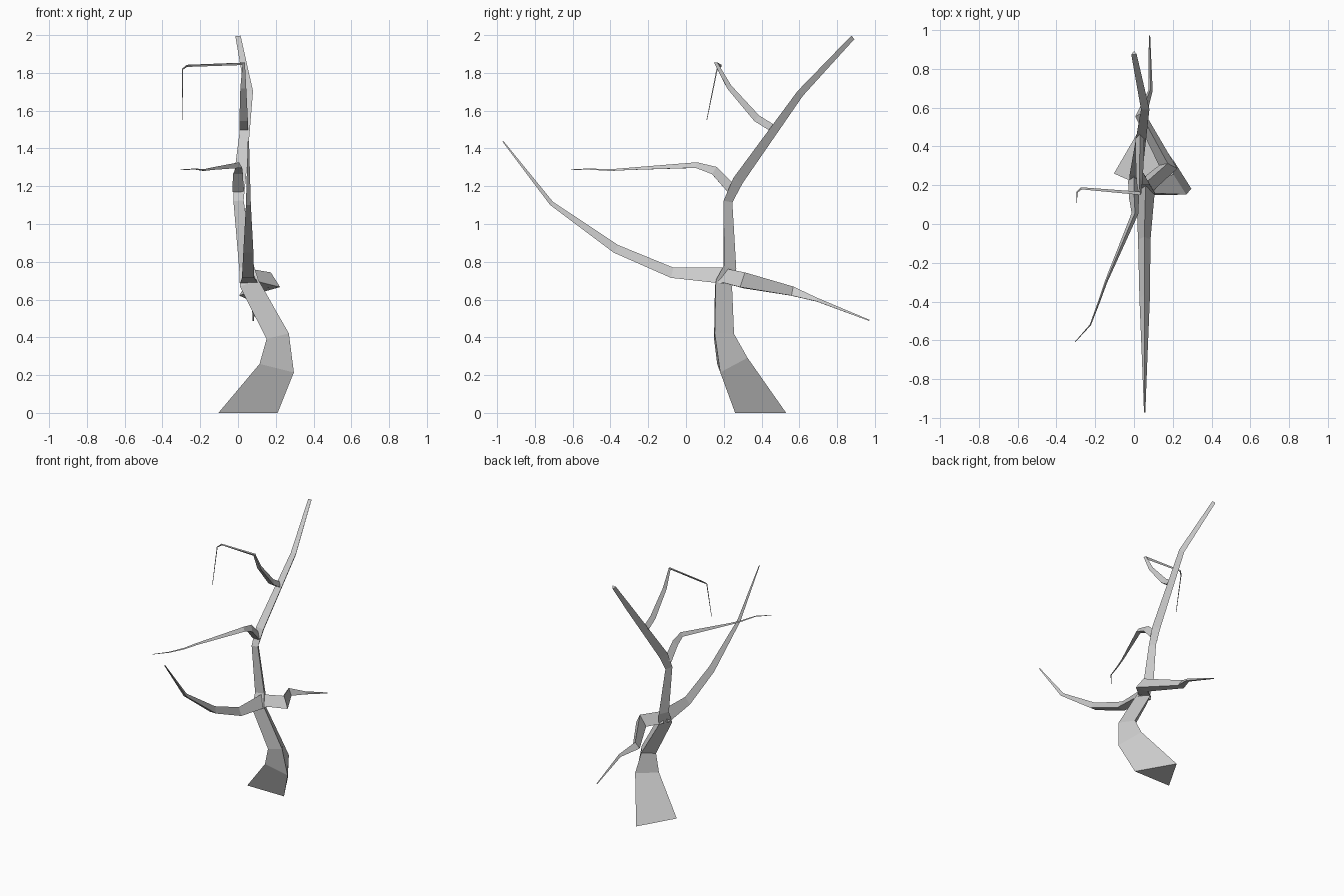
import bpy
import bmesh
from mathutils import Vector

cube = bpy.data.objects.get("Cube")
if cube:
    bpy.data.objects.remove(cube, do_unlink=True)

bark = bpy.data.materials.new("grey_bark")
bark.use_nodes = True
grey = (0.6, 0.6, 0.6, 1)
bark.diffuse_color = grey
bark.node_tree.nodes["Principled BSDF"].inputs["Base Color"].default_value = grey


def limb(name, path, side=(1, 0, 0)):
    """Three-sided tapering limb along (x, y, z, radius) points."""
    points = [Vector(p[:3]) for p in path]
    side = Vector(side)
    bm = bmesh.new()
    rings = []
    last = len(points) - 1
    for i, (centre, p) in enumerate(zip(points, path)):
        # Mitre each ring between the neighbouring segments
        back = (centre - points[max(i - 1, 0)]).normalized()
        ahead = (points[min(i + 1, last)] - centre).normalized()
        along = (back + ahead).normalized()
        if centre.z == 0:
            along = Vector((0, 0, 1))  # the foot is cut level
        side = (side - along * side.dot(along)).normalized()
        ridge = along.cross(side)
        r = p[3]
        corners = (-side * 0.87 - ridge * 0.5, side * 0.87 - ridge * 0.5, ridge)
        rings.append([bm.verts.new(centre + c * r) for c in corners])
    for low, high in zip(rings, rings[1:]):
        for k in range(3):
            j = (k + 1) % 3
            bm.faces.new((low[k], low[j], high[j], high[k]))
    bm.faces.new(rings[0])
    bm.faces.new(rings[-1])
    bmesh.ops.recalc_face_normals(bm, faces=bm.faces)
    mesh = bpy.data.meshes.new(name)
    bm.to_mesh(mesh)
    bm.free()
    mesh.materials.append(bark)
    obj = bpy.data.objects.new(name, mesh)
    bpy.context.collection.objects.link(obj)
    return obj


# Crooked trunk, flaring at the foot and leaning back at the top
limb("trunk", [
    (.053, .35, 0, .18), (.205, .224, .255, .108), (.208, .185, .41, .07),
    (.06, .185, .68, .06), (.045, .222, .77, .045), (.003, .215, 1.12, .031),
    (.01, .268, 1.235, .037), (.058, .6, 1.695, .025), (0, .88, 1.99, .016)])

# Long limb sweeping forward and up
limb("front_branch", [
    (.06, .2, .713, .057), (.053, -.075, .733, .037), (.055, -.375, .862, .031),
    (.055, -.715, 1.107, .015), (.055, -.97, 1.437, .004)])

# Kinked limb dropping towards the back
limb("back_branch", [
    (.06, .2, .715, .05), (.175, .3, .69, .055), (.035, .56, .637, .033),
    (.085, .69, .597, .013), (.08, .97, .489, .004)], side=(-1, 0, 0))

# Thin level branch from the middle fork
limb("middle_branch", [
    (0, .235, 1.18, .035), (0, .145, 1.277, .03), (.005, .055, 1.307, .02),
    (-.145, -.3, 1.29, .008), (-.18, -.4, 1.284, .006),
    (-.225, -.52, 1.29, .004), (-.303, -.607, 1.287, .002)])

# Upper branch with a hanging twig
limb("upper_branch", [
    (.03, .45, 1.505, .026), (.03, .37, 1.555, .026), (.028, .225, 1.723, .018),
    (.03, .157, 1.85, .011), (-.27, .185, 1.838, .007),
    (-.293, .165, 1.82, .004), (-.295, .11, 1.55, .002)])
